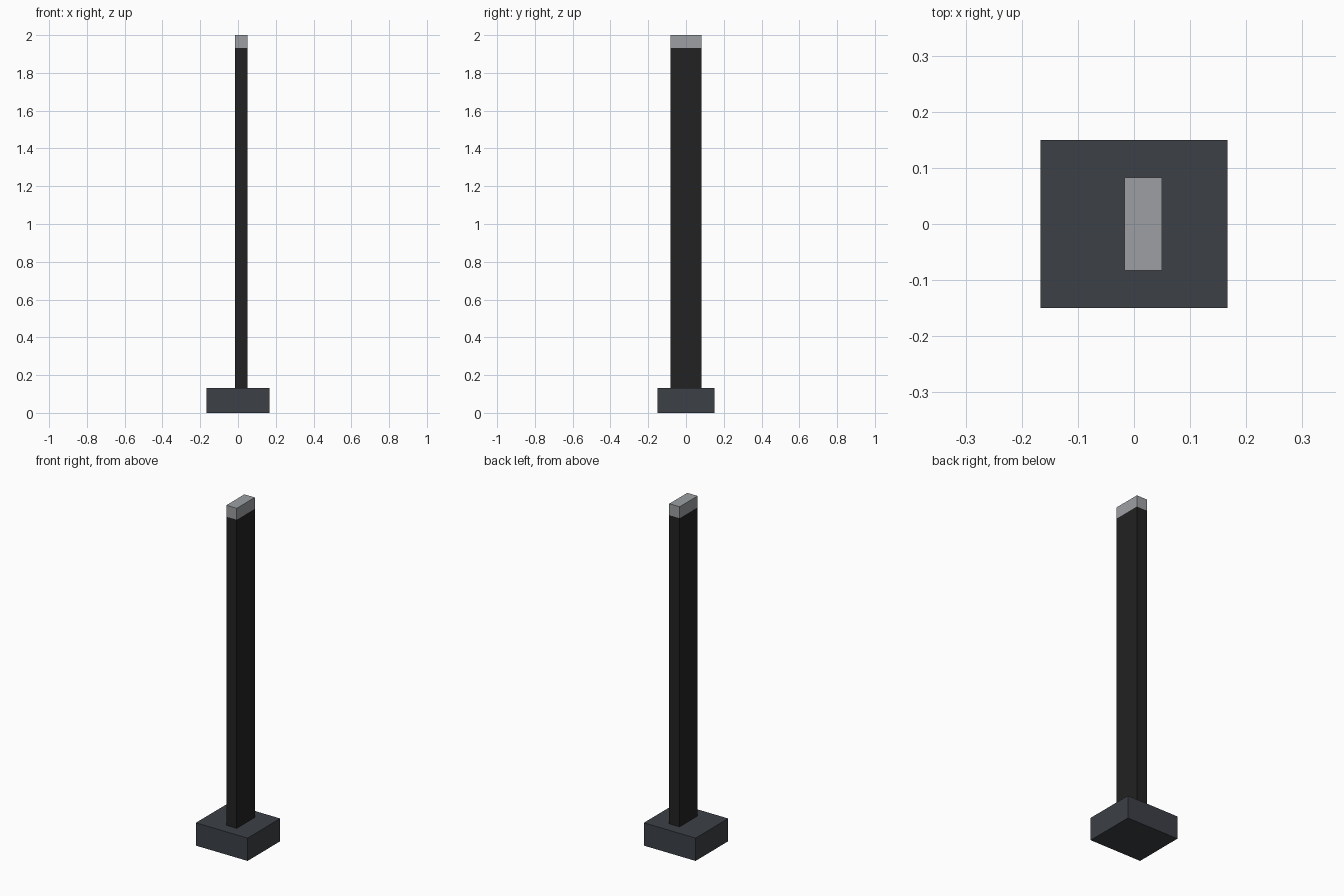
import bpy
import bmesh
from mathutils import Vector

default = bpy.data.objects.get("Cube")
if default:
    bpy.data.objects.remove(default, do_unlink=True)


def make_material(name, rgb):
    mat = bpy.data.materials.new(name)
    mat.use_nodes = True
    colour = (*rgb, 1.0)
    mat.diffuse_color = colour
    mat.node_tree.nodes["Principled BSDF"].inputs["Base Color"].default_value = colour
    return mat


def make_box(name, low, high, mat):
    """Flat-sided box between two opposite corners."""
    low, high = Vector(low), Vector(high)
    bm = bmesh.new()
    bmesh.ops.create_cube(bm, size=1.0)
    bmesh.ops.scale(bm, vec=high - low, verts=bm.verts)
    mesh = bpy.data.meshes.new(name)
    bm.to_mesh(mesh)
    bm.free()
    mesh.materials.append(mat)
    obj = bpy.data.objects.new(name, mesh)
    obj.location = (low + high) / 2
    bpy.context.collection.objects.link(obj)
    return obj


slate = make_material("slate grey", (0.045, 0.051, 0.061))
black = make_material("soft black", (0.016, 0.016, 0.016))
silver = make_material("light grey", (0.332, 0.347, 0.366))

base_top, post_top, cap_top = 0.133, 1.933, 2.0
left, right, depth = -0.017, 0.05, 0.083

# Foot block, slightly off-centre from the post
make_box("base", (-0.167, -0.15, 0), (0.167, 0.15, base_top), slate)
# Tall upright
make_box("post", (left, -depth, base_top), (right, depth, post_top), black)
# Pale end cap, flush with the post
make_box("cap", (left, -depth, post_top), (right, depth, cap_top), silver)
